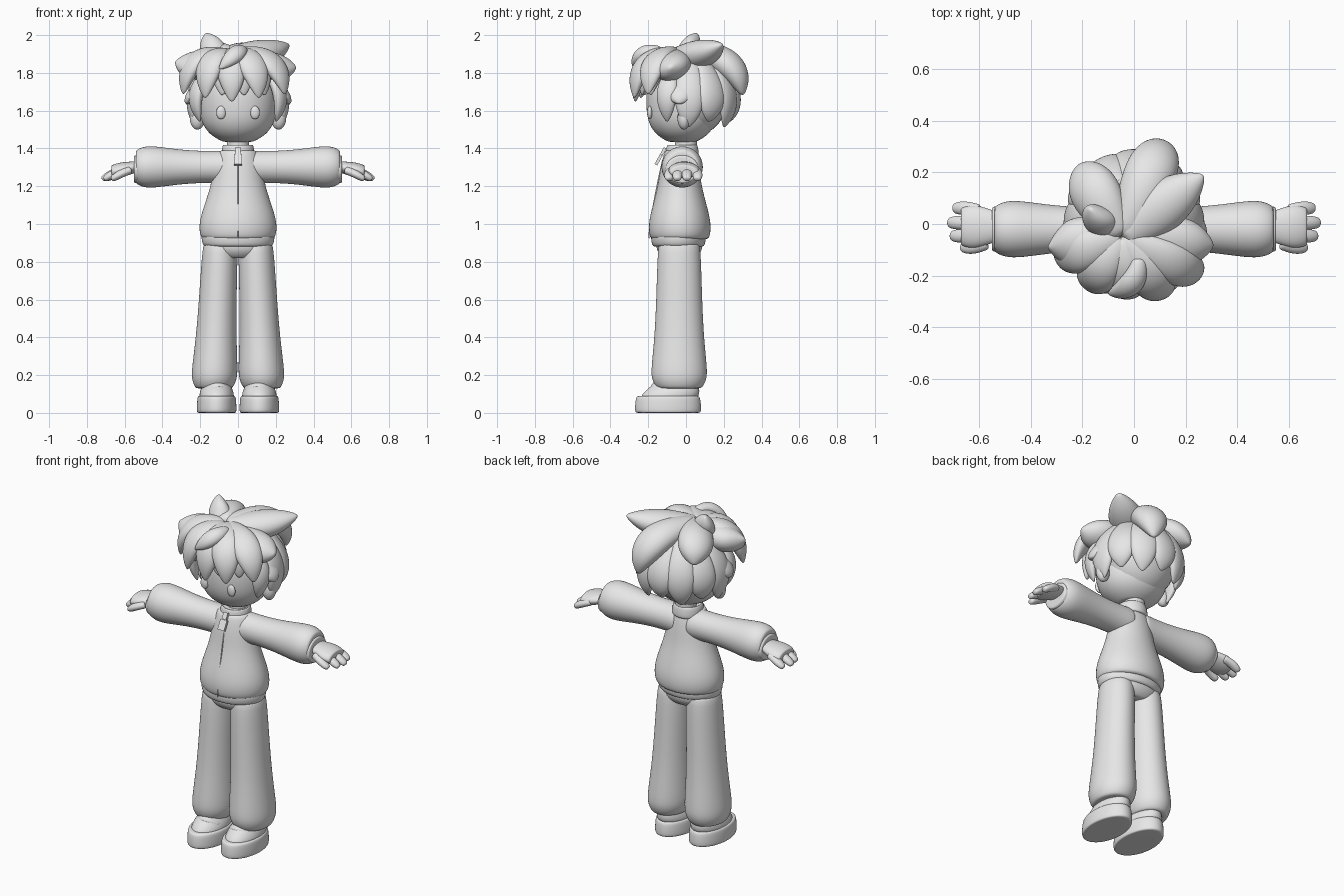
import bpy, bmesh, math
from mathutils import Vector

cube = bpy.data.objects.get("Cube")
if cube:
    bpy.data.objects.remove(cube)

GREY = (0.8, 0.8, 0.8, 1)
grey = bpy.data.materials.new("plain_grey")
grey.use_nodes = True
grey.diffuse_color = GREY
grey.node_tree.nodes["Principled BSDF"].inputs["Base Color"].default_value = GREY


def skin(name, rings, mirror):
    """Bridge rings of points into a capped, smooth solid."""
    bm = bmesh.new()
    loops = [[bm.verts.new(point) for point in ring] for ring in rings]
    for lower, upper in zip(loops, loops[1:]):
        for i in range(len(lower)):
            bm.faces.new((lower[i - 1], lower[i], upper[i], upper[i - 1]))
    bm.faces.new(loops[0])
    bm.faces.new(loops[-1])
    bmesh.ops.recalc_face_normals(bm, faces=bm.faces)
    for face in bm.faces:
        face.smooth = True
    mesh = bpy.data.meshes.new(name)
    bm.to_mesh(mesh)
    bm.free()
    mesh.materials.append(grey)
    obj = bpy.data.objects.new(name, mesh)
    bpy.context.collection.objects.link(obj)
    if mirror:
        obj.modifiers.new("Mirror", 'MIRROR')
    smooth = obj.modifiers.new("Smooth", 'SUBSURF')
    smooth.levels = smooth.render_levels = 2


def oval(centre, side, out, count=24):
    """Ring of points around a centre, given its two half axes."""
    angles = [math.tau * i / count for i in range(count)]
    return [centre + side * math.cos(a) + out * math.sin(a) for a in angles]


def column(name, profile, centre, depth=1, lean=(0, 0, 0), sideways=False, mirror=False):
    """Oval sections from (position, radius) pairs, upright or along x."""
    along, side, out = Vector((0, 0, 1)), Vector((1, 0, 0)), Vector((0, 1, 0))
    if sideways:
        along, side, out = side, out, along
    (first, start), (last, end) = profile[0], profile[-1]
    capped = [(first, start * 0.85), *profile, (last, end * 0.85)]
    rings = [oval(Vector(centre) + (along + Vector(lean)) * t, side * r, out * r * depth)
             for t, r in capped]
    skin(name, rings, mirror)


def leaf(t):
    return math.sin(math.pi * (0.12 + 0.87 * t ** 1.2)) ** 0.65


def blunt(t):
    return 1 - 0.4 * t ** 6


def sweep(name, start, middle, end, width, thick, taper=leaf, core=(0, 0, 1.7), mirror=False):
    """Flattened oval swept on an arc through three points, facing away from core."""
    start, middle, end, core = map(Vector, (start, middle, end, core))
    bend = 2 * middle - (start + end) / 2
    steps = 9
    rings = []
    for k in range(steps):
        t = k / (steps - 1)
        a, b = start.lerp(bend, t), bend.lerp(end, t)
        point, tangent = a.lerp(b, t), (b - a).normalized()
        side = tangent.cross(point - core).normalized()
        out = side.cross(tangent)
        rings.append(oval(point, side * width * taper(t), out * thick * taper(t), count=12))
    skin(name, rings, mirror)


def ball(name, location, scale):
    bpy.ops.mesh.primitive_uv_sphere_add(location=location, scale=scale)
    bpy.context.object.name = name
    bpy.context.object.data.materials.append(grey)
    bpy.ops.object.shade_smooth()


# Jacket
column("jacket_body", [(0.92, 0.2), (1, 0.212), (1.1, 0.18), (1.2, 0.145), (1.3, 0.13), (1.39, 0.1)],
       centre=(0, -0.033, 0), depth=0.8)
column("jacket_hem", [(0.88, 0.19), (0.95, 0.2)], centre=(0, -0.04, 0), depth=0.75)
column("collar", [(1.35, 0.092), (1.43, 0.082), (1.41, 0.07)], centre=(0, -0.02, 0))
column("sleeve", [(0.04, 0.09), (0.14, 0.083), (0.3, 0.09), (0.44, 0.112), (0.5, 0.11), (0.54, 0.09)],
       centre=(0, -0.02, 1.302), sideways=True, mirror=True)
column("cuff", [(0.5, 0.09), (0.55, 0.09)], centre=(0, -0.02, 1.29), depth=0.85,
       sideways=True, mirror=True)

# Front zip seam, slider and pull tab
sweep("zip_seam", (0, -0.11, 1.36), (0, -0.155, 1.15), (0, -0.195, 0.92), width=0.003, thick=0.012,
      taper=blunt, core=(0, 0, 1.1))
for name, y, z, width, height in (("zip_slider", -0.12, 1.385, 0.014, 0.02),
                                  ("zip_pull", -0.145, 1.34, 0.022, 0.03)):
    bpy.ops.mesh.primitive_cube_add(location=(0, y, z), rotation=(-0.5, 0, 0),
                                    scale=(width, 0.008, height))
    bpy.context.object.name = name
    bpy.context.object.data.materials.append(grey)

# Hands
column("palm", [(0.52, 0.055), (0.56, 0.068), (0.62, 0.088), (0.67, 0.075)], centre=(0, -0.01, 1.41),
       depth=0.48, lean=(0, 0, -0.2), sideways=True, mirror=True)
for name, y, tip in (("first_finger", -0.045, 0.71), ("middle_finger", 0.005, 0.72),
                     ("last_finger", 0.06, 0.7), ("thumb", -0.088, 0.67)):
    sweep(name, (tip - 0.1, y * 0.8, 1.285), (tip - 0.05, y, 1.265), (tip, y, 1.235),
          width=0.028, thick=0.022, taper=blunt, core=(tip, y, 0), mirror=True)

# Trousers
column("trouser_hips", [(0.82, 0.13), (0.86, 0.185), (0.92, 0.18)], centre=(0, -0.035, 0), depth=0.68)
column("trouser_leg", [(0.13, 0.1), (0.18, 0.122), (0.24, 0.122), (0.4, 0.108), (0.6, 0.1), (0.9, 0.094)],
       centre=(0.133, -0.036, 0), depth=1.22, lean=(-0.043, 0, 0), mirror=True)

# Shoes
column("shoe_sole", [(0, 0.102), (0.01, 0.107), (0.07, 0.104), (0.09, 0.1)],
       centre=(0.113, -0.095, 0), depth=1.67, mirror=True)
column("shoe_upper", [(0.08, 0.095), (0.12, 0.088), (0.15, 0.072), (0.2, 0.06)],
       centre=(0.113, -0.13, 0), depth=1.65, lean=(0, 0.5, 0), mirror=True)
sweep("shoe_strap", (0.04, -0.12, 0.11), (0.11, -0.17, 0.145), (0.19, -0.12, 0.11),
      width=0.02, thick=0.014, taper=blunt, core=(0.11, -0.08, 0.05), mirror=True)

# Head
column("neck", [(1.36, 0.06), (1.5, 0.06)], centre=(0, 0, 0))
column("head", [(1.435, 0.08), (1.47, 0.15), (1.54, 0.2), (1.65, 0.21), (1.75, 0.2), (1.85, 0.12)],
       centre=(0, -0.02, 0), depth=0.93)
for side, x in (("left", 1), ("right", -1)):
    ball(side + "_ear", (x * 0.215, -0.01, 1.56), (0.04, 0.035, 0.06))
    ball(side + "_eye", (x * 0.09, -0.192, 1.59), (0.025, 0.014, 0.035))

# Hair cap, with locks fanning out from the crown
ball("hair_cap", (0, 0.04, 1.7), (0.218, 0.19, 0.235))
CROWN = Vector((-0.05, -0.05, 1.9))


def crown_lock(name, angle, reach, height, arch, width, thick):
    """Lock from the crown to a tip; lower tips bend further out."""
    a = math.radians(angle)
    tip = Vector((reach * math.cos(a), reach * math.sin(a), height))
    middle = CROWN.lerp(tip, 0.5 + CROWN.z - height)
    middle.z = (CROWN.z + height) / 2 + arch
    sweep(name, CROWN, middle, tip, width, thick)


for name, angle, reach, height, arch in (("right_side_lock", 195, 0.345, 1.86, -0.04),
                                         ("left_side_lock", -15, 0.32, 1.83, -0.03),
                                         ("left_back_lock", 35, 0.33, 1.95, -0.03),
                                         ("back_lock", 70, 0.32, 1.68, 0.07),
                                         ("right_back_lock", 133, 0.31, 1.79, 0.03)):
    crown_lock(name, angle, reach, height, arch, width=0.105, thick=0.08)
for i in range(5):
    outer = abs(i - 2)
    crown_lock(f"fringe_lock_{i}", 205 + 29 * i, 0.27 + 0.025 * outer, 1.645 + 0.02 * outer,
               arch=0.07, width=0.085, thick=0.05)
for i in range(4):
    crown_lock(f"under_fringe_{i}", 220 + 29 * i, 0.235, 1.68, arch=0.05, width=0.075, thick=0.04)
sweep("crown_tuft", (-0.06, -0.05, 1.85), (-0.13, 0.01, 1.92), (-0.17, 0.06, 2.01), width=0.07, thick=0.055)
sweep("fringe_curl", (0.02, -0.13, 1.92), (-0.01, -0.23, 1.9), (-0.1, -0.27, 1.82),
      width=0.05, thick=0.04)

# Lower layers of hair
sweep("cheek_lock", (0.13, -0.07, 1.82), (0.22, -0.1, 1.7), (0.2, -0.1, 1.54),
      width=0.06, thick=0.035, mirror=True)
sweep("ear_lock", (0.13, -0.02, 1.82), (0.22, -0.03, 1.7), (0.28, -0.04, 1.64),
      width=0.07, thick=0.04, mirror=True)
for i in range(7):
    a = math.radians(30 * i)
    ray = Vector((math.cos(a), math.sin(a), 0))
    sweep(f"nape_lock_{i}", ray * 0.14 + Vector((0, 0.02, 1.86)), ray * 0.23 + Vector((0, 0.02, 1.69)),
          ray * 0.22 + Vector((0, 0.01, 1.51 + 0.03 * (i % 2))), width=0.085, thick=0.04)
